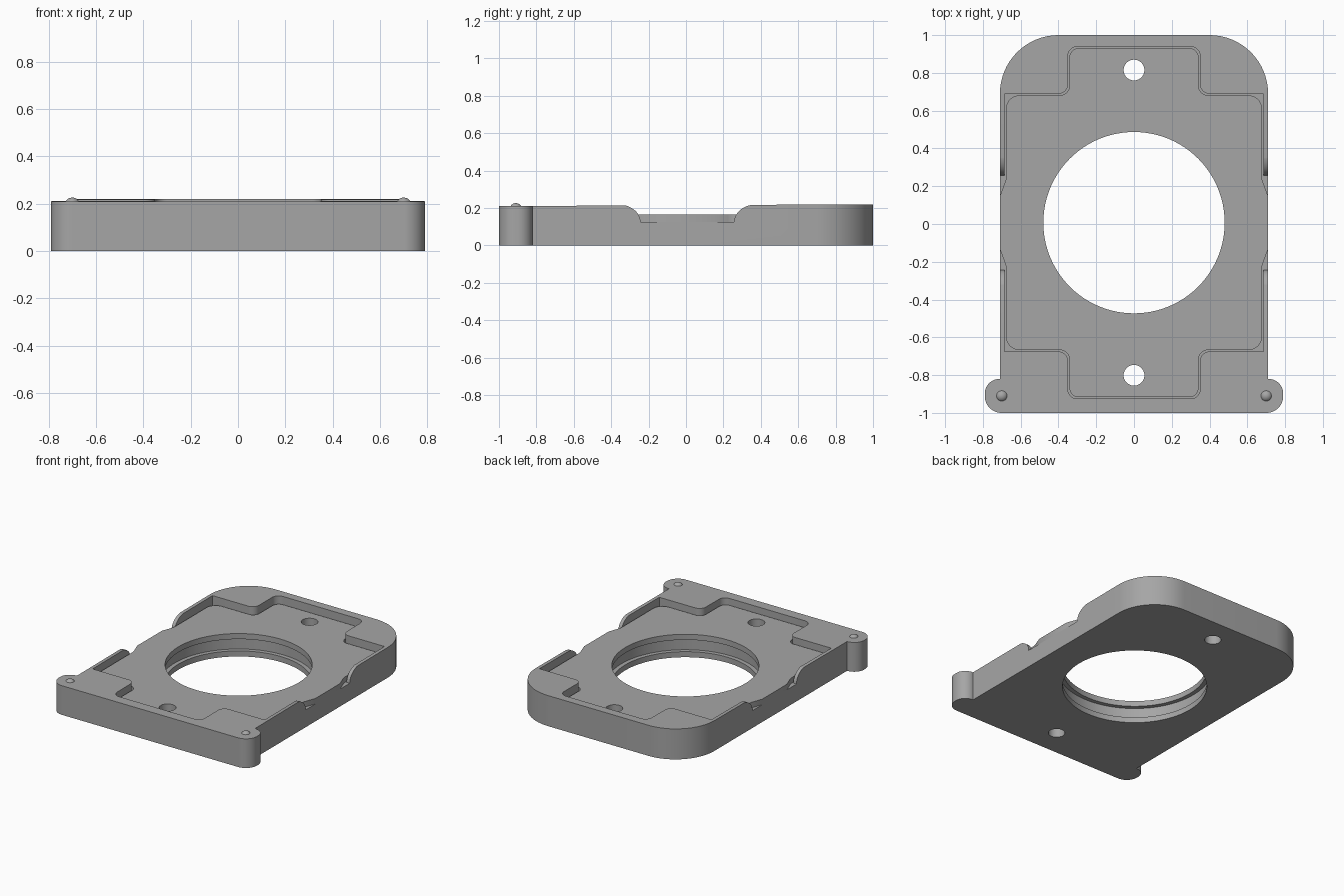
import bpy, bmesh, math
from mathutils import Vector, Matrix

if "Cube" in bpy.data.objects:
    bpy.data.objects.remove(bpy.data.objects["Cube"], do_unlink=True)

grey = bpy.data.materials.new("mid grey")
grey.use_nodes = True
colour = (0.38, 0.38, 0.38, 1)
grey.diffuse_color = colour
grey.node_tree.nodes["Principled BSDF"].inputs["Base Color"].default_value = colour

MID_Y = 0.007          # centre of pocket, bore and notch
POCKET_Z = 0.125
INSERT_Z = 0.165
RIM_Z = 0.215


def rounded(corners, steps=10):
    """Closed 2D outline from (x, y, radius) corners."""
    out = []
    n = len(corners)
    for i, (x, y, r) in enumerate(corners):
        p = Vector((x, y))
        if r == 0:
            out.append(p)
            continue
        a = (Vector(corners[i - 1][:2]) - p).normalized()
        b = (Vector(corners[(i + 1) % n][:2]) - p).normalized()
        half = a.angle(b) / 2
        centre = p + (a + b).normalized() * (r / math.sin(half))
        start = p + a * (r / math.tan(half)) - centre
        end = p + b * (r / math.tan(half)) - centre
        sweep = start.angle_signed(end)
        for k in range(steps + 1):
            t = -sweep * k / steps
            c, s = math.cos(t), math.sin(t)
            out.append(centre + Vector((start.x * c - start.y * s, start.x * s + start.y * c)))
    return out


def mirror_x(half):
    return half + [(-x, y, r) for x, y, r in reversed(half)]


def mirror_xy(quarter):
    """Right half from its upper quarter, then the left half."""
    lower = [(x, -y, r) for x, y, r in reversed(quarter)]
    full = mirror_x(lower + list(quarter))
    return [(x, y + MID_Y, r) for x, y, r in full]


def prism(name, outline, z0, z1):
    bm = bmesh.new()
    face = bm.faces.new([bm.verts.new((p[0], p[1], z0)) for p in outline])
    top = bmesh.ops.extrude_face_region(bm, geom=[face])["geom"]
    bmesh.ops.translate(bm, vec=(0, 0, z1 - z0),
                        verts=[v for v in top if isinstance(v, bmesh.types.BMVert)])
    bmesh.ops.recalc_face_normals(bm, faces=bm.faces)
    mesh = bpy.data.meshes.new(name)
    bm.to_mesh(mesh)
    bm.free()
    mesh.materials.append(grey)
    obj = bpy.data.objects.new(name, mesh)
    bpy.context.collection.objects.link(obj)
    return obj


def cylinder(y, r, z0, z1, sides=96):
    ring = [(r * math.cos(math.tau * k / sides), y + r * math.sin(math.tau * k / sides))
            for k in range(sides)]
    return prism("cutter", ring, z0, z1)


def activate(obj):
    bpy.ops.object.select_all(action='DESELECT')
    obj.select_set(True)
    bpy.context.view_layer.objects.active = obj


def cut(obj, cutter):
    cutter.hide_render = True
    mod = obj.modifiers.new("cut", 'BOOLEAN')
    mod.operation = 'DIFFERENCE'
    mod.solver = 'EXACT'
    mod.object = cutter
    activate(obj)
    bpy.ops.object.modifier_apply(modifier=mod.name)
    bpy.data.objects.remove(cutter, do_unlink=True)


def smooth(obj):
    activate(obj)
    bpy.ops.object.shade_smooth_by_angle(angle=math.radians(30))


# Tray body with rounded back corners and two front ears
body = [(0.79, -1, 0.089), (0.79, -0.82, 0.078), (0.71, -0.82, 0), (0.71, 1, 0.31)]
tray = prism("tray", rounded(mirror_x(body), 16), 0, RIM_Z)
for v in tray.data.vertices:      # rim rises gently toward the back
    if v.co.z > 0.1:
        v.co.z += 0.005 * v.co.y

# Cross-shaped pocket
pocket = [(0.685, 0.682, 0), (0.35, 0.682, 0.05), (0.35, 0.932, 0.05)]
cut(tray, prism("cutter", rounded(mirror_xy(pocket)), POCKET_Z, 0.4))

# Side notches with rounded shoulders, as one profile swept across the width
shoulder = []
for k in range(13):
    t = math.pi / 2 * k / 12
    shoulder.append((0.37 - 0.12 * math.cos(t), POCKET_Z + 0.094 * math.sin(t)))
shoulder.append((0.37, 0.4))
profile = shoulder + [(-y, z) for y, z in reversed(shoulder)]
notch = prism("cutter", profile, -1, 1)
notch.data.transform(Matrix(((0, 0, 1, 0), (1, 0, 0, MID_Y), (0, 1, 0, 0), (0, 0, 0, 1))))
cut(tray, notch)

# Insert plate lying in the pocket, with a tab reaching out through each notch
plate = [(0.71, 0.14, 0), (0.677, 0.23, 0.08), (0.677, 0.674, 0.07),
         (0.342, 0.674, 0.05), (0.342, 0.924, 0.05)]
insert = prism("insert_plate", rounded(mirror_xy(plate)), POCKET_Z, INSERT_Z)

# Central bore and two screw holes through both parts
for part in (tray, insert):
    cut(part, cylinder(MID_Y, 0.48, -0.1, 0.4))
    for side in (-1, 1):
        cut(part, cylinder(MID_Y + side * 0.808, 0.055, -0.1, 0.4, 40))

# Groove in the bore beneath the insert plate
cut(tray, cylinder(MID_Y, 0.51, 0.04, 0.3))
smooth(tray)
smooth(insert)

# Small domed bumps on the ears
for name, side in (("left_bump", 1), ("right_bump", -1)):
    bpy.ops.mesh.primitive_uv_sphere_add(segments=24, ring_count=16, radius=0.033,
                                         location=(side * 0.7, -0.91, 0.193))
    bump = bpy.context.object
    bump.name = name
    bump.data.materials.append(grey)
    smooth(bump)
